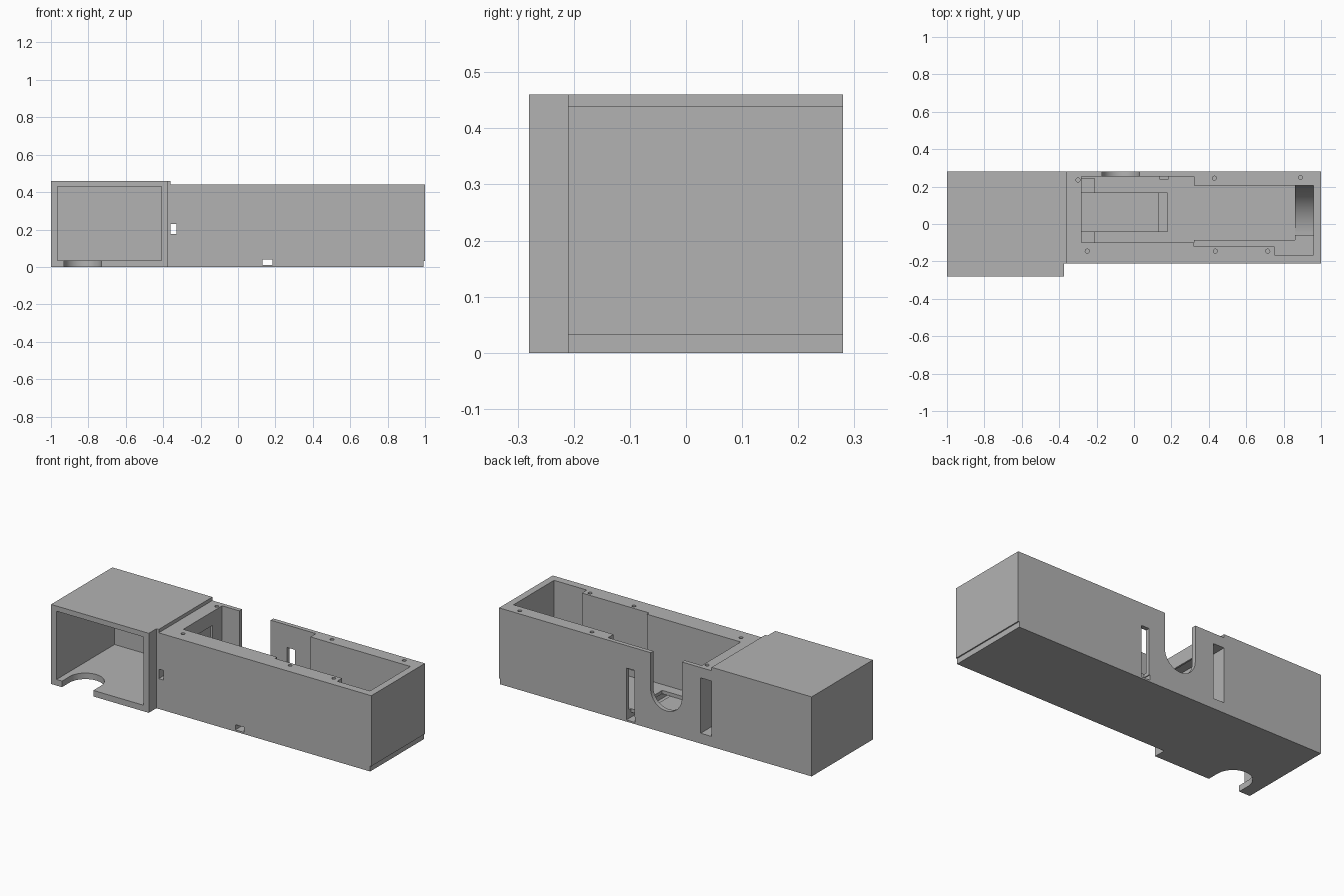
import bpy, bmesh
from math import pi, cos, sin
from mathutils import Vector

if "Cube" in bpy.data.objects:
    bpy.data.objects.remove(bpy.data.objects["Cube"])

grey = bpy.data.materials.new("plain grey")
grey.use_nodes = True
COLOUR = (0.45, 0.45, 0.45, 1)
grey.diffuse_color = COLOUR
grey.node_tree.nodes["Principled BSDF"].inputs["Base Color"].default_value = COLOUR


def prism(name, axis, profile, low, high):
    """Extrude a 2D profile along an axis (profile uses the other two, in order)."""
    def place(p, t):
        c = list(p)
        c.insert("xyz".index(axis), t)
        return Vector(c)
    bm = bmesh.new()
    face = bm.faces.new([bm.verts.new(place(p, low)) for p in profile])
    out = bmesh.ops.extrude_face_region(bm, geom=[face])
    shift = place((0, 0), high - low)
    bmesh.ops.translate(bm, vec=shift,
                        verts=[v for v in out["geom"] if isinstance(v, bmesh.types.BMVert)])
    bmesh.ops.recalc_face_normals(bm, faces=bm.faces)
    mesh = bpy.data.meshes.new(name)
    bm.to_mesh(mesh)
    bm.free()
    mesh.materials.append(grey)
    obj = bpy.data.objects.new(name, mesh)
    bpy.context.collection.objects.link(obj)
    return obj


def box(name, x0, x1, y0, y1, z0, z1):
    return prism(name, "z", [(x0, y0), (x1, y0), (x1, y1), (x0, y1)], z0, z1)


def arc(cx, cy, r, start, end, n):
    return [(cx + r * cos(start + (end - start) * i / n),
             cy + r * sin(start + (end - start) * i / n)) for i in range(n + 1)]


def combine(target, tool, operation="DIFFERENCE"):
    """Apply one exact boolean and discard the tool."""
    tool.hide_render = True
    mod = target.modifiers.new("cut", "BOOLEAN")
    mod.operation, mod.solver, mod.object = operation, "EXACT", tool
    bpy.context.view_layer.objects.active = target
    bpy.ops.object.modifier_apply(modifier=mod.name)
    bpy.data.objects.remove(tool)


TOP = 0.44
OVER = 0.6
FLOOR = 0.06

# Open-fronted end compartment with its joining flange
compartment = prism("end_compartment", "z",
                    [(-1, -0.28), (-0.375, -0.28), (-0.375, -0.21),
                     (-0.36, -0.21), (-0.36, 0.28), (-1, 0.28)], 0, 0.46)
combine(compartment, box("opening", -0.965, -0.41, -0.4, 0.25, 0.035, 0.43))
u_shape = [(-0.73, -0.4)] + arc(-0.83, -0.21, 0.1, 0, pi, 32) + [(-0.93, -0.4)]
combine(compartment, prism("floor_notch", "z", u_shape, -0.1, 0.1))

# Long tray, with a small step under its far end
tray = prism("long_tray", "y",
             [(-0.36, 0), (0.993, 0), (0.993, 0.032), (1, 0.032), (1, TOP), (-0.36, TOP)],
             -0.21, 0.28)

# Wells, channels, slots and windows
cuts = [
    ("wide_well", -0.28, 0.32, -0.10, 0.255, FLOOR, OVER),
    ("narrow_well", 0.31, 0.86, -0.085, 0.205, FLOOR, OVER),
    ("side_ledge", 0.32, 0.76, -0.12, -0.08, 0.1, OVER),
    ("corner_recess", 0.75, 0.96, -0.165, -0.055, 0.1, OVER),
    ("floor_pocket", -0.28, 0.18, -0.04, 0.165, 0.04, 0.1),
    ("cross_channel", 0.13, 0.185, -0.3, 0.3, 0.01, 0.04),
    ("rear_slot", 0.135, 0.185, 0.24, 0.3, 0.01, 0.31),
    ("plate_slot", -0.37, -0.29, -0.06, 0.3, 0.06, 0.38),
    ("plate_window", -0.3, -0.27, -0.04, 0.165, 0.07, 0.36),
    ("front_port", -0.36, -0.33, -0.3, 0, 0.175, 0.23),
]
for cut in cuts:
    combine(tray, box(*cut))

# Curved trough beside the far end wall
trough = arc(-0.06, 0.33, 0.265, 0, -pi / 2, 24) + [(-0.06, OVER), (0.205, OVER)]
combine(tray, prism("curved_trough", "x", trough, 0.85, 0.96))

# Round-bottomed gap in the rear wall
gap = [(-0.17, OVER)] + arc(-0.07, 0.23, 0.1, pi, 2 * pi, 32) + [(0.03, OVER)]
combine(tray, prism("rear_gap", "y", gap, 0.24, 0.3))

# Screw holes along the rim
for x, y in [(-0.3, 0.235), (0.43, 0.245), (0.89, 0.248),
             (-0.25, -0.145), (0.435, -0.145), (0.715, -0.145)]:
    combine(tray, prism("screw_hole", "z", arc(x, y, 0.011, 0, 2 * pi * 15 / 16, 15), 0.34, OVER))

# Low pads in the well corners
box("rear_corner_pad", -0.28, -0.21, 0.165, 0.245, FLOOR - 0.005, FLOOR + 0.02)
box("front_corner_pad", -0.28, -0.21, -0.1, -0.04, FLOOR - 0.005, FLOOR + 0.02)

# Smooth only the curved surfaces
for obj in (compartment, tray):
    bpy.ops.object.select_all(action="DESELECT")
    obj.select_set(True)
    bpy.context.view_layer.objects.active = obj
    bpy.ops.object.shade_smooth_by_angle(angle=pi / 6)
